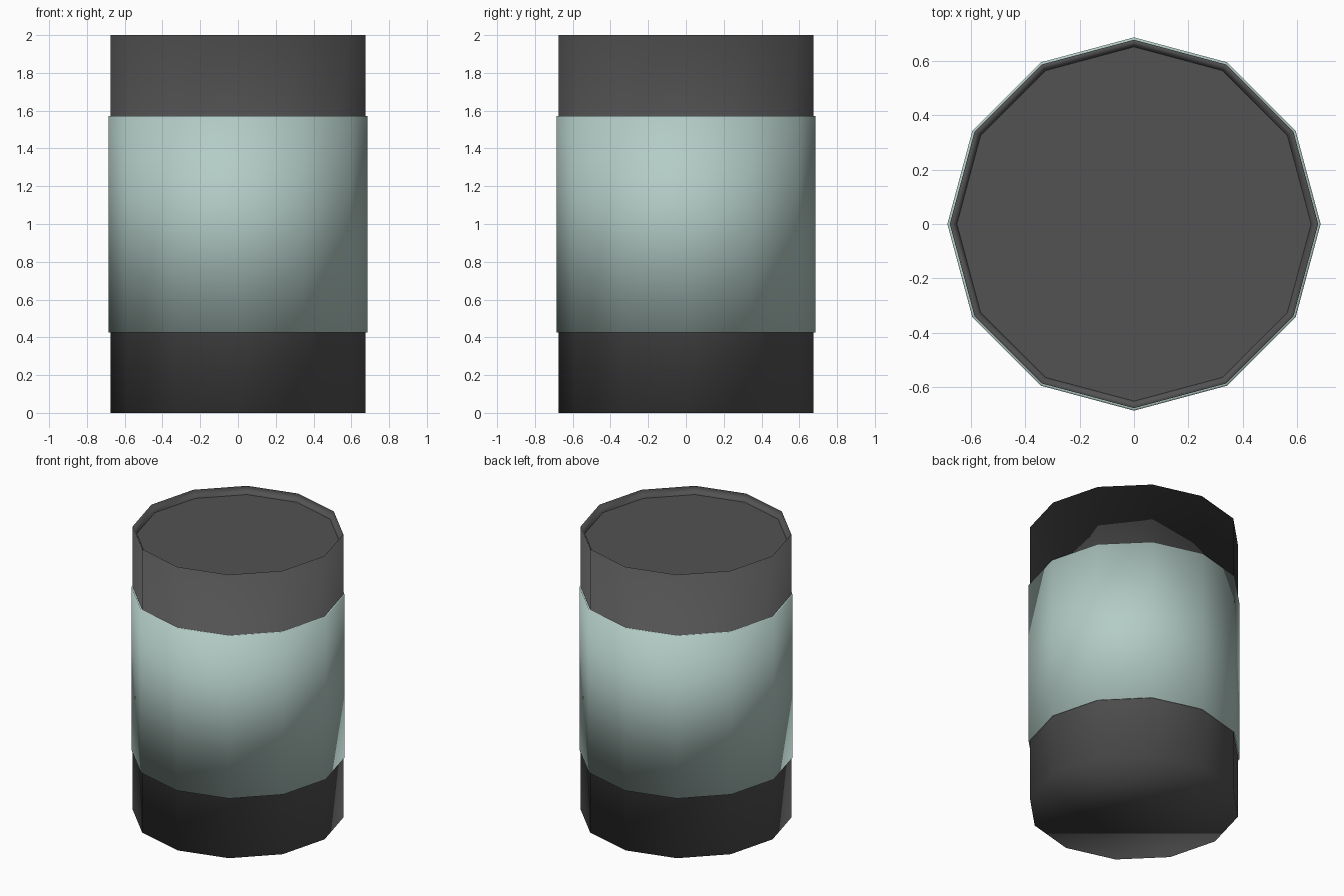
import bpy
import bmesh
from math import cos, sin, pi

if "Cube" in bpy.data.objects:
    bpy.data.objects.remove(bpy.data.objects["Cube"])

SIDES = 12


def material(name, color):
    mat = bpy.data.materials.new(name)
    mat.diffuse_color = color
    mat.use_nodes = True
    mat.node_tree.nodes["Principled BSDF"].inputs["Base Color"].default_value = mat.diffuse_color
    return mat


def lathe(name, profile, mat, cap_bottom=False, cap_top=False, closed=False):
    """Spin a (radius, z) profile into a twelve-sided shell."""
    bm = bmesh.new()
    rings = [[bm.verts.new((r * cos(2 * pi * i / SIDES), r * sin(2 * pi * i / SIDES), z))
              for i in range(SIDES)] for r, z in profile]
    pairs = list(zip(rings, rings[1:]))
    if closed:
        pairs.append((rings[-1], rings[0]))
    for lower, upper in pairs:
        for i in range(SIDES):
            j = (i + 1) % SIDES
            bm.faces.new((lower[i], lower[j], upper[j], upper[i]))
    if cap_bottom:
        bm.faces.new(rings[0][::-1])
    if cap_top:
        cap = bm.faces.new(rings[-1])
        for edge in cap.edges:
            edge.smooth = False
    for face in bm.faces:
        face.smooth = True
    bmesh.ops.recalc_face_normals(bm, faces=bm.faces)
    mesh = bpy.data.meshes.new(name)
    bm.to_mesh(mesh)
    bm.free()
    mesh.materials.append(mat)
    obj = bpy.data.objects.new(name, mesh)
    bpy.context.collection.objects.link(obj)
    return obj


dark = material("dark_grey", (0.085, 0.085, 0.085, 1))
pale = material("pale_green", (0.45, 0.60, 0.56, 1))

# Canister body with a shallow recessed top
lathe("canister_body", [(0.676, 0), (0.676, 2), (0.65, 1.95)], dark,
      cap_bottom=True, cap_top=True)

# Wrapped sleeve around the middle
lathe("sleeve", [(0.67, 0.425), (0.685, 0.425), (0.685, 1.572), (0.67, 1.572)], pale,
      closed=True)
